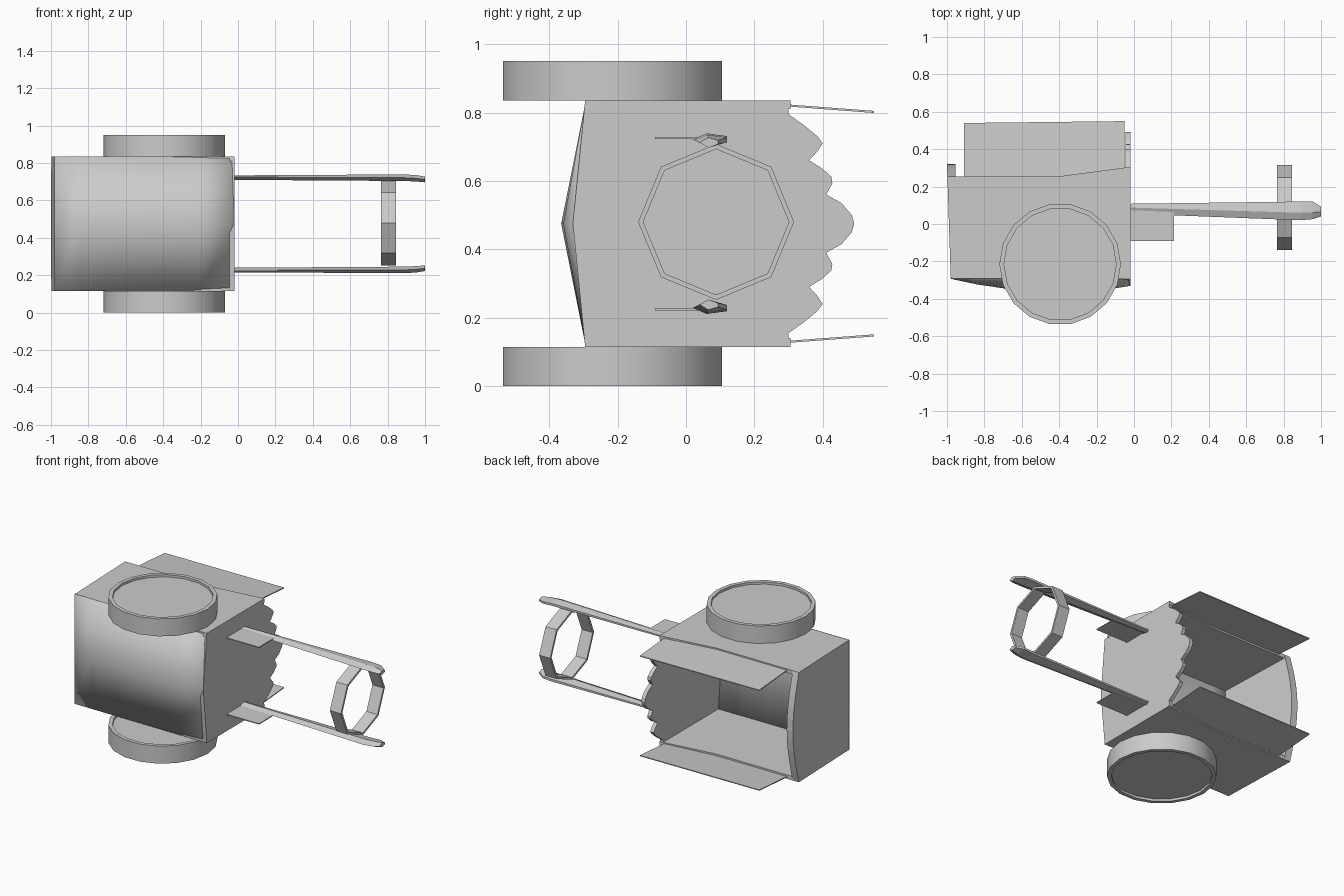
import bpy, bmesh, math

MID = 0.475  # height of the symmetry plane

cube = bpy.data.objects.get("Cube")
if cube:
    bpy.data.objects.remove(cube)

grey = bpy.data.materials.new("plain_grey")
grey.use_nodes = True
COLOUR = (0.6, 0.6, 0.6, 1)
grey.diffuse_color = COLOUR
grey.node_tree.nodes["Principled BSDF"].inputs["Base Color"].default_value = COLOUR


def loft(name, rings, mirror=False, wrap=False, smooth=False):
    """Skin a list of point rings; heights are relative to MID."""
    bm = bmesh.new()
    loops = [[bm.verts.new(p) for p in ring] for ring in rings]
    pairs = list(zip(loops, loops[1:]))
    if wrap:
        pairs.append((loops[-1], loops[0]))
    else:
        bm.faces.new(loops[0])
        bm.faces.new(loops[-1])
    for a, b in pairs:
        for i in range(len(a)):
            j = (i + 1) % len(a)
            bm.faces.new((a[i], a[j], b[j], b[i]))
    return finish(name, bm, mirror, smooth)


def finish(name, bm, mirror=False, smooth=False):
    bmesh.ops.recalc_face_normals(bm, faces=bm.faces)
    mesh = bpy.data.meshes.new(name)
    bm.to_mesh(mesh)
    bm.free()
    mesh.materials.append(grey)
    ob = bpy.data.objects.new(name, mesh)
    ob.location.z = MID
    bpy.context.collection.objects.link(ob)
    if mirror:
        mod = ob.modifiers.new("Mirror", "MIRROR")
        mod.use_axis = (False, False, True)
        mod.use_mirror_merge = False
    if smooth:
        bpy.ops.object.select_all(action="DESELECT")
        ob.select_set(True)
        bpy.context.view_layer.objects.active = ob
        bpy.ops.object.shade_smooth_by_angle(angle=math.radians(30))
    return ob


def slab(name, outline, low, high):
    """Extrude an (x, y) outline between two height rules, both sides."""
    rings = [[(x, y, h(y)) for x, y in outline] for h in (low, high)]
    return loft(name, rings, mirror=True)


def circle(n, r, phase=0):
    return [(r * math.cos(2 * math.pi * i / n + phase),
             r * math.sin(2 * math.pi * i / n + phase)) for i in range(n)]


def both_halves(half):
    """Complete a (y, z) outline across the symmetry plane."""
    return half + [(y, -z) for y, z in reversed(half) if z > 0]


# side walls with a kinked back edge
wall = [(-0.98, -0.29), (-0.02, -0.295), (-0.02, 0.305), (-0.4, 0.255), (-0.997, 0.255)]
slab("side_walls", wall, lambda y: 0.335, lambda y: 0.36)

# thin flaps leaning inwards behind the side walls
flap = [(-0.91, 0.24), (-0.4, 0.24), (-0.05, 0.29), (-0.05, 0.55), (-0.91, 0.54)]
slab("back_flaps", flap, lambda y: 0.365 - 0.075 * y, lambda y: 0.371 - 0.075 * y)

# bulging front wall
bm = bmesh.new()
stations = [(-0.98, 0.0), (-0.84, 0.03), (-0.69, 0.052), (-0.4, 0.072),
            (-0.2, 0.066), (-0.02, 0.038)]
rows = [[bm.verts.new((x, -0.293 - bulge * (1 - abs(t)), 0.36 * t))
         for x, bulge in stations] for t in (-1, 0, 1)]
for a, b in zip(rows, rows[1:]):
    for i in range(len(stations) - 1):
        bm.faces.new((a[i], a[i + 1], b[i + 1], b[i]))
front = finish("front_wall", bm, smooth=True)
if front.data.polygons[0].normal.y > 0:
    front.data.flip_normals()
solid = front.modifiers.new("Solidify", "SOLIDIFY")
solid.thickness = 0.025
solid.offset = -1

# left-hand end wall with an arched back edge, leaning slightly
arch = [(-0.29, 0.36)] + [(0.255 + 0.065 * math.cos(a * math.pi / 10), 0.072 * a)
                          for a in range(5, -1, -1)]
end = both_halves(arch)
loft("arched_end_wall", [[(-1 + (0.32 - y) * 0.033 + d, y, z) for y, z in end]
                         for d in (0, 0.045)])

# scalloped end wall
half = [(-0.295, 0.36), (0.30, 0.36), (0.30, 0.32), (0.345, 0.288), (0.385, 0.255),
        (0.40, 0.235), (0.383, 0.21), (0.36, 0.185), (0.40, 0.16), (0.425, 0.137),
        (0.428, 0.118), (0.41, 0.085), (0.455, 0.06), (0.485, 0.025), (0.492, 0)]
scallops = both_halves(half)
scallops.insert(scallops.index((-0.295, -0.36)) + 1, (-0.331, 0))
loft("scalloped_end_wall", [[(x, y, z) for y, z in scallops] for x in (-0.045, -0.02)])

# wheels with shallow recesses on both faces
profile = [(0.30, 0.375), (0.30, 0.36), (0.325, 0.36), (0.325, 0.475),
           (0.30, 0.475), (0.30, 0.46)]
loft("wheels", [[(x - 0.395, y - 0.215, z) for x, y in circle(18, r)]
                for r, z in profile], mirror=True, smooth=True)

# long shafts with a ridged section that widens, then tapers at the tip
# each section: x, near y, ridge y, far y, bottom z, top z
sections = [(-0.03, 0.056, 0.088, 0.108, 0.235, 0.259),
            (0.89, 0.02, 0.06, 0.12, 0.229, 0.264),
            (0.955, 0.026, 0.062, 0.12, 0.226, 0.26),
            (1.0, 0.04, 0.065, 0.093, 0.222, 0.252)]
rings = []
for x, near, ridge, far, lo, hi in sections:
    mid = (lo + hi) / 2
    rings.append([(x, near, mid), (x, ridge, hi), (x, far, hi - 0.008),
                  (x, far, mid - 0.005), (x, ridge, lo)])
loft("shafts", rings, mirror=True)

# steps beside the shafts
step = [(-0.03, -0.09), (0.215, -0.09), (0.215, 0.085), (-0.03, 0.085)]
slab("step_plates", step, lambda y: 0.248, lambda y: 0.254)

# eight-sided hoop between the shafts
hoop = [(0.765, 0.228), (0.845, 0.228), (0.845, 0.213), (0.765, 0.213)]
loft("hoop", [[(x, y + 0.088, z + 0.005) for y, z in circle(8, r)] for x, r in hoop],
     wrap=True)
